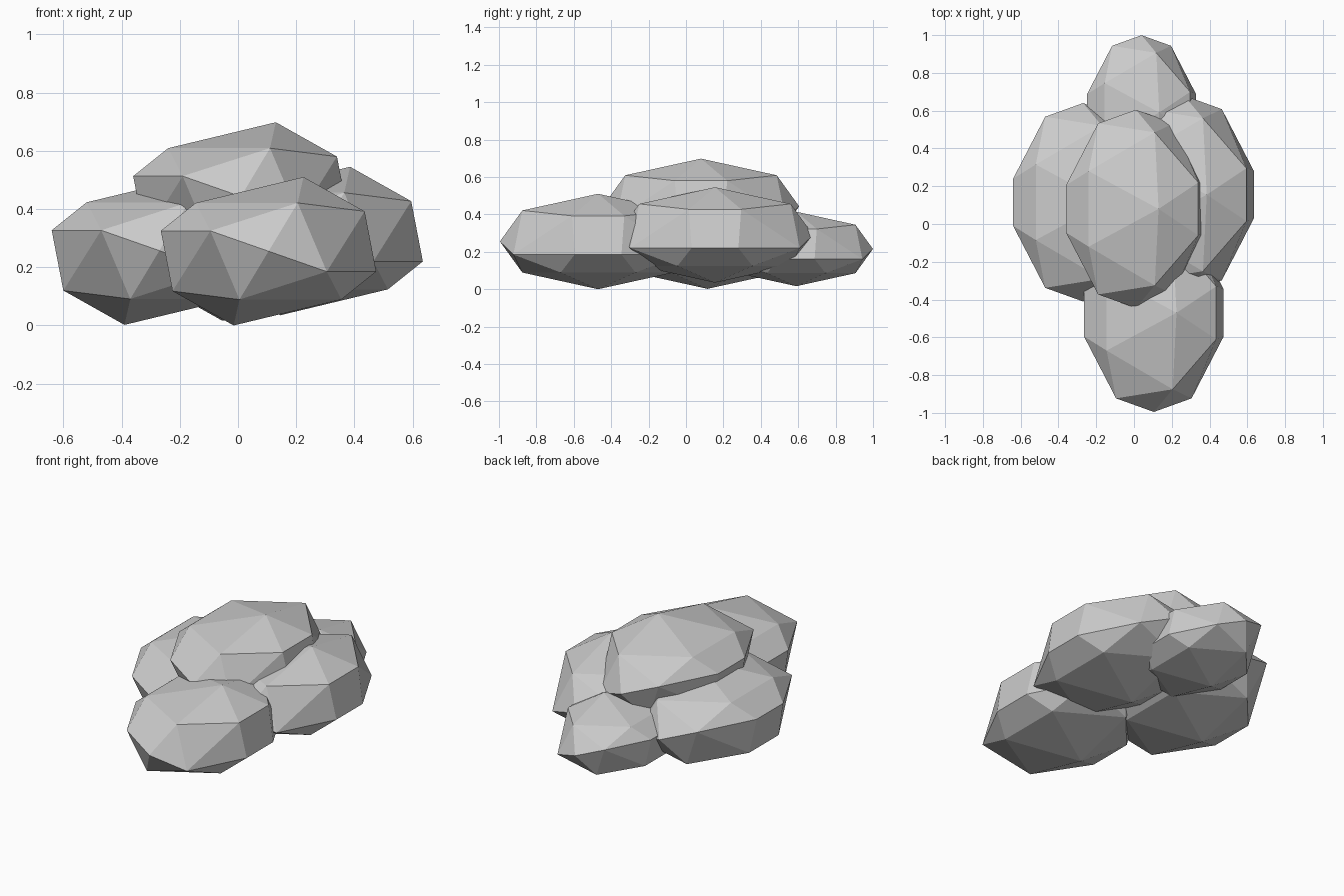
import bpy, bmesh
from mathutils import Vector

if "Cube" in bpy.data.objects:
    bpy.data.objects.remove(bpy.data.objects["Cube"])

# Faceted lobe profile: each point is repeated through y mirror and half turn about y
LOBE = [
    (0.0, 0.525, 0.0),      # end tip
    (-0.20, 0.453, 0.07),   # shoulder beside tip
    (0.10, 0.405, 0.166),   # upper shoulder
    (-0.25, 0.20, 0.166),   # upper side
    (0.33, 0.14, 0.137),    # upper opposite side
    (-0.37, 0.125, 0.07),   # widest side
    (0.12, 0.0, 0.255),     # crown
]


def lobe(name, centre, scale):
    pts = set()
    for x, y, z in LOBE:
        for sy in (1, -1):
            for s in (1, -1):
                pts.add((s * x + 0.0, sy * y + 0.0, s * z + 0.0))
    bm = bmesh.new()
    for p in sorted(pts):
        bm.verts.new(Vector(p) * scale + Vector(centre))
    hull = bmesh.ops.convex_hull(bm, input=bm.verts[:])
    loose = [v for v in bm.verts if not v.link_faces]
    bmesh.ops.delete(bm, geom=loose, context='VERTS')
    bmesh.ops.recalc_face_normals(bm, faces=bm.faces[:])
    mesh = bpy.data.meshes.new(name)
    bm.to_mesh(mesh)
    bm.free()
    ob = bpy.data.objects.new(name, mesh)
    bpy.context.collection.objects.link(ob)
    return ob


# Five overlapping lobes
lobe("front_lobe", (0.105, -0.47, 0.255), 1.0)
lobe("left_lobe", (-0.27, 0.115, 0.257), 1.0)
lobe("right_lobe", (0.265, 0.155, 0.29), 1.0)
lobe("top_lobe", (0.01, 0.08, 0.443), 1.0)
lobe("back_lobe", (0.04, 0.59, 0.215), 0.78)
